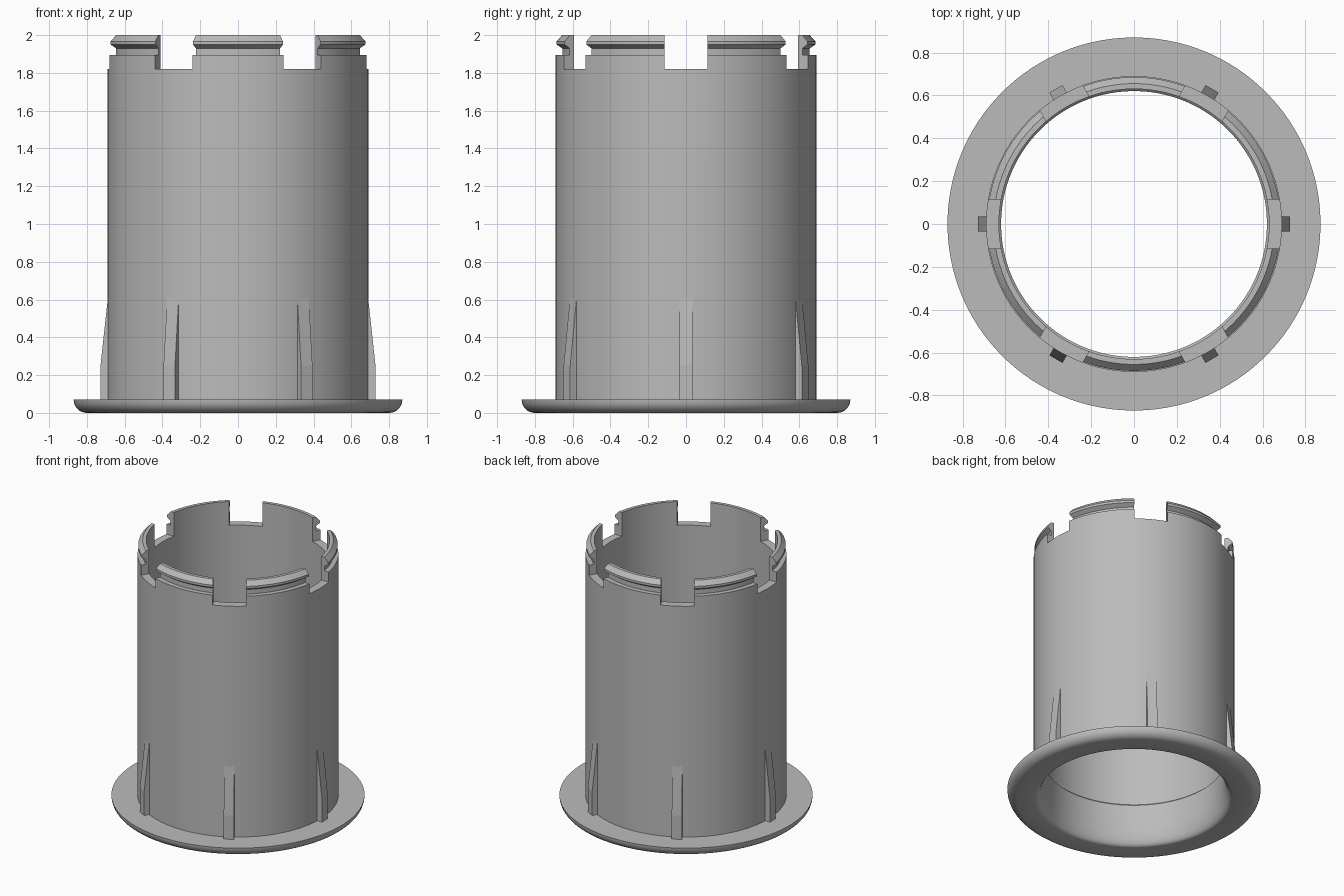
import bpy, bmesh, math
from mathutils import Matrix

SEGMENTS = 180
NOTCH_Z = 1.82

if "Cube" in bpy.data.objects:
    bpy.data.objects.remove(bpy.data.objects["Cube"])

grey = bpy.data.materials.new("plain grey")
grey.use_nodes = True
color = (0.5, 0.5, 0.5, 1)
grey.diffuse_color = color
grey.node_tree.nodes["Principled BSDF"].inputs["Base Color"].default_value = color


def add_object(name, bm):
    bmesh.ops.recalc_face_normals(bm, faces=bm.faces)
    mesh = bpy.data.meshes.new(name)
    bm.to_mesh(mesh)
    bm.free()
    mesh.materials.append(grey)
    obj = bpy.data.objects.new(name, mesh)
    bpy.context.collection.objects.link(obj)
    return obj


def activate(obj):
    bpy.ops.object.select_all(action="DESELECT")
    obj.select_set(True)
    bpy.context.view_layer.objects.active = obj


def arc(cx, cz, rx, rz, start, end, steps=8):
    angles = [math.radians(start + (end - start) * i / steps) for i in range(steps + 1)]
    return [(cx + rx * math.cos(a), cz + rz * math.sin(a)) for a in angles]


def lathe(name, profile):
    bm = bmesh.new()
    rings = []
    for i in range(SEGMENTS):
        a = math.tau * i / SEGMENTS
        rings.append([bm.verts.new((r * math.cos(a), r * math.sin(a), z)) for r, z in profile])
    n = len(profile)
    for i, ring in enumerate(rings):
        nxt = rings[(i + 1) % SEGMENTS]
        for j in range(n):
            k = (j + 1) % n
            bm.faces.new((ring[j], nxt[j], nxt[k], ring[k]))
    return add_object(name, bm)


# Sleeve: rounded flange, tube wall, snap lip and stepped bore
profile = arc(0.80, 0.07, 0.07, 0.07, -90, 0)
profile += [(0.69, 0.07), (0.69, 1.895), (0.655, 1.895), (0.655, 1.93),
            (0.685, 1.95), (0.685, 1.967), (0.655, 2.0),
            (0.63, 2.0), (0.63, 0.31), (0.62, 0.30)]
profile += arc(0.68, 0.20, 0.06, 0.20, 180, 270)
sleeve = lathe("flanged_sleeve", profile)

# Three bars across the top cut six notches between the snap tabs
for i in range(3):
    bm = bmesh.new()
    bmesh.ops.create_cube(bm, size=1, matrix=Matrix.Rotation(i * math.pi / 3, 4, "Z")
                          @ Matrix.Translation((0, 0, NOTCH_Z + 0.25))
                          @ Matrix.Diagonal((2, 0.23, 0.5, 1)))
    cutter = add_object("notch_cutter", bm)
    cutter.hide_render = True
    cut = sleeve.modifiers.new("notch", "BOOLEAN")
    cut.operation = "DIFFERENCE"
    cut.solver = "EXACT"
    cut.object = cutter
    activate(sleeve)
    bpy.ops.object.modifier_apply(modifier=cut.name)
    bpy.data.objects.remove(cutter)

activate(sleeve)
bpy.ops.object.shade_smooth_by_angle(angle=math.radians(30))

# Six tapered ribs standing on the flange
rib_profile = [(0.66, 0.06), (0.728, 0.06), (0.728, 0.25), (0.689, 0.61), (0.66, 0.61)]
for i in range(6):
    bm = bmesh.new()
    face = bm.faces.new([bm.verts.new((r, -0.035, z)) for r, z in rib_profile])
    side = bmesh.ops.extrude_face_region(bm, geom=[face])["geom"]
    bmesh.ops.translate(bm, vec=(0, 0.07, 0),
                        verts=[v for v in side if isinstance(v, bmesh.types.BMVert)])
    bm.transform(Matrix.Rotation(i * math.pi / 3, 4, "Z"))
    add_object(f"rib_{i + 1}", bm)
